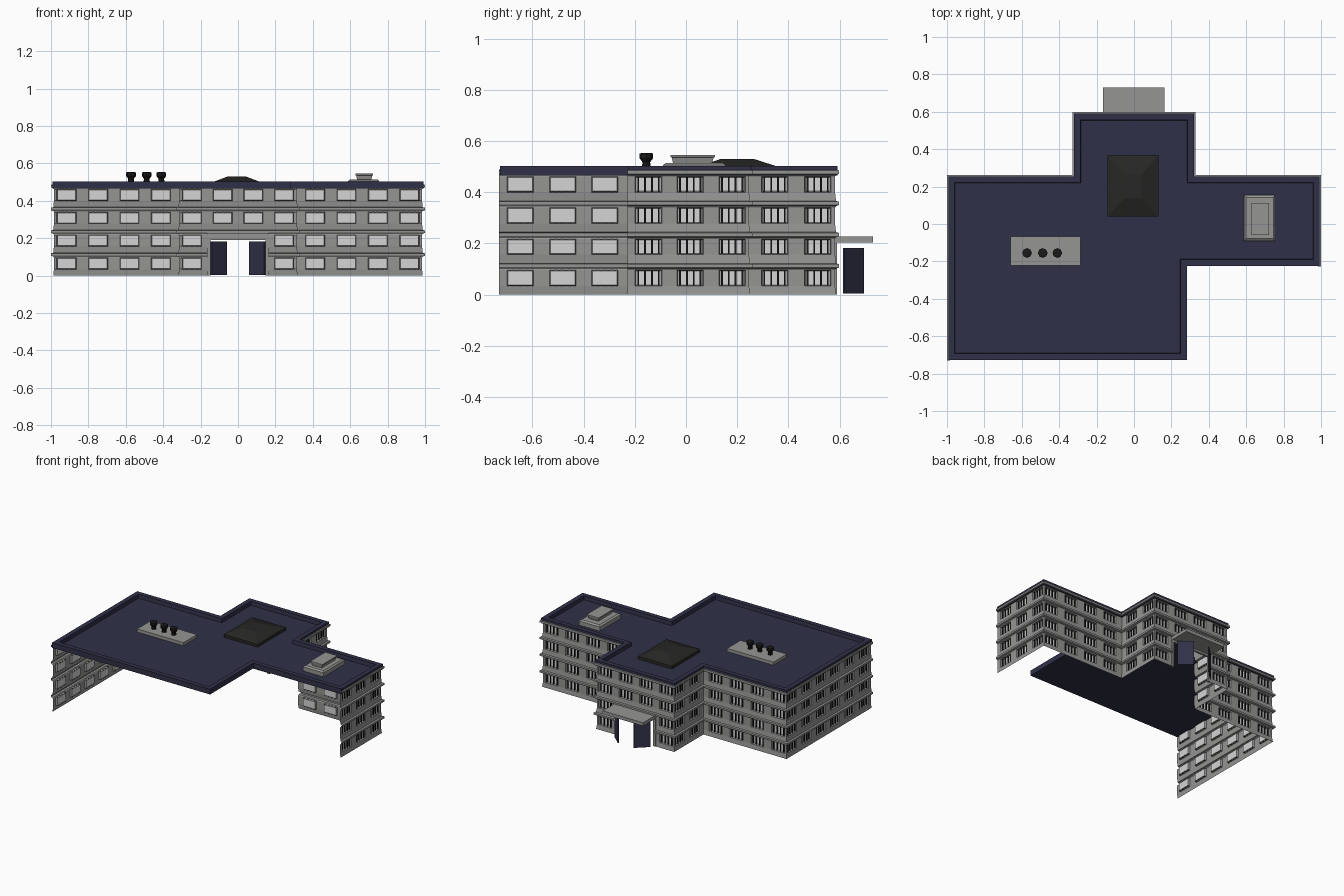
import bpy, bmesh, math
from mathutils import Vector

if "Cube" in bpy.data.objects:
    bpy.data.objects.remove(bpy.data.objects["Cube"])


def material(name, rgb):
    m = bpy.data.materials.new(name)
    m.diffuse_color = (*rgb, 1)
    m.use_nodes = True
    m.node_tree.nodes["Principled BSDF"].inputs["Base Color"].default_value = m.diffuse_color
    return m


WALL = material("wall grey", (0.30, 0.30, 0.295))
GLASS = material("pale window", (0.66, 0.66, 0.66))
BLACK = material("black bars", (0.01, 0.01, 0.01))
NAVY = material("navy roof", (0.03, 0.03, 0.066))
DARK = material("dark skylight", (0.02, 0.02, 0.019))


def finish(name, bm, *mats, normals=True):
    if normals:
        bmesh.ops.recalc_face_normals(bm, faces=bm.faces)
    me = bpy.data.meshes.new(name)
    bm.to_mesh(me)
    bm.free()
    for m in mats:
        me.materials.append(m)
    ob = bpy.data.objects.new(name, me)
    bpy.context.collection.objects.link(ob)
    return ob


def loft(name, rings, mat):
    """Closed solid through rings of points."""
    bm = bmesh.new()
    vs = [[bm.verts.new(p) for p in r] for r in rings]
    n = len(vs[0])
    for a, b in zip(vs, vs[1:]):
        for i in range(n):
            j = (i + 1) % n
            bm.faces.new((a[i], a[j], b[j], b[i]))
    bm.faces.new(vs[0][::-1])
    bm.faces.new(vs[-1])
    return finish(name, bm, mat)


def rect(x0, x1, y0, y1, z):
    return [(x0, y0, z), (x1, y0, z), (x1, y1, z), (x0, y1, z)]


def box(name, x0, x1, y0, y1, z0, z1, mat):
    return loft(name, [rect(x0, x1, y0, y1, z0), rect(x0, x1, y0, y1, z1)], mat)


# Walls: open strip round the sides and back, counterclockwise, with bay counts
PATH = [Vector(p) for p in [(1, -.228), (1, .262), (.328, .262), (.328, .598),
                            (-.328, .598), (-.328, .262), (-1, .262), (-1, -.73)]]
BAYS = [3, 4, 2, 4, 2, 4, 6]
DOOR_SEG, DOOR_TOP = 3, .218
STOREY, WIN_W = .122, .104
# One storey's profile: height and set-back from the outline
PROFILE = [(0, .012), (.034, .016), (.096, .016), (.102, .012),
           (.106, 0), (.119, 0), (.122, .012)]

dirs = [(b - a).normalized() for a, b in zip(PATH, PATH[1:])]
norms = [Vector((-d.y, d.x)) for d in dirs]          # inward


def wall_point(seg, u, z, depth):
    length = (PATH[seg + 1] - PATH[seg]).length
    p = PATH[seg] + dirs[seg] * u + norms[seg] * depth
    if u < 1e-5 and seg > 0:                          # mitred corners
        p += norms[seg - 1] * depth
    if u > length - 1e-5 and seg < len(norms) - 1:
        p += norms[seg + 1] * depth
    return Vector((p.x, p.y, z))


walls, bars = bmesh.new(), bmesh.new()


def quad(bm, pts, mi=0):
    f = bm.faces.new([bm.verts.new(p) for p in pts])
    f.material_index = mi


def window(seg, u0, u1, z0, z1):
    """Sloped reveal, recessed pane and four black bars."""
    def ring(g, d):
        return [wall_point(seg, u0 + g, z0 + g, d), wall_point(seg, u1 - g, z0 + g, d),
                wall_point(seg, u1 - g, z1 - g, d), wall_point(seg, u0 + g, z1 - g, d)]
    outer, inner = ring(0, .016), ring(.004, .030)
    for i in range(4):
        j = (i + 1) % 4
        quad(walls, (outer[i], outer[j], inner[j], inner[i]))
    quad(walls, inner, 1)
    for k in range(4):
        c = u0 + .012 + k * (u1 - u0 - .024) / 3
        a = [wall_point(seg, c + s * .0035, z, .022) for s, z in
             ((-1, z0), (1, z0), (1, z1), (-1, z1))]
        n = norms[seg].to_3d() * .007
        b = [p + n for p in a]
        quad(bars, a)
        for i in range(0, 4):
            j = (i + 1) % 4
            quad(bars, (a[j], a[i], b[i], b[j]))


for seg, bays in enumerate(BAYS):
    w = (PATH[seg + 1] - PATH[seg]).length / bays
    for bay in range(bays):
        a, b = bay * w, (bay + 1) * w
        wa, wb = (a + b - WIN_W) / 2, (a + b + WIN_W) / 2
        for floor in range(4):
            base = floor * STOREY
            for row, ((z0, d0), (z1, d1)) in enumerate(zip(PROFILE, PROFILE[1:])):
                z0, z1 = z0 + base, z1 + base
                if seg == DOOR_SEG and bay in (1, 2) and z1 <= DOOR_TOP + .001:
                    continue                          # entrance opening
                spans = [(a, wa), (wb, b)] if row == 1 else [(a, b)]
                for p, q in spans:
                    quad(walls, (wall_point(seg, p, z0, d0), wall_point(seg, q, z0, d0),
                                 wall_point(seg, q, z1, d1), wall_point(seg, p, z1, d1)))
                if row == 1:
                    window(seg, wa, wb, z0, z1)
bmesh.ops.remove_doubles(walls, verts=walls.verts, dist=1e-5)
finish("outer_walls", walls, WALL, GLASS, normals=False)
finish("window_bars", bars, BLACK, normals=False)

# Roof slab with a raised rim
E = .007
outline = [(1 - E, -.225), (1 - E, .262 - E), (.328 - E, .262 - E), (.328 - E, .598 - E),
           (-.328 + E, .598 - E), (-.328 + E, .262 - E), (-1 + E, .262 - E),
           (-1 + E, -.727), (.283, -.727), (.283, -.225)]
bm = bmesh.new()
low = [bm.verts.new((x, y, .465)) for x, y in outline]
top = [bm.verts.new((x, y, .503)) for x, y in outline]
for i in range(len(low)):
    j = (i + 1) % len(low)
    bm.faces.new((low[i], low[j], top[j], top[i]))
bm.faces.new(low[::-1])
deck = bm.faces.new(top)
bm.normal_update()
bmesh.ops.inset_region(bm, faces=[deck], thickness=.034, use_even_offset=True)
again = bmesh.ops.inset_region(bm, faces=[deck], thickness=.003, use_even_offset=True)
for v in deck.verts:
    v.co.z = .476
finish("roof", bm, NAVY)

# Hipped skylight
loft("skylight", [rect(-.143, .13, .04, .368, .47), rect(-.143, .13, .04, .368, .497),
                  rect(-.055, .042, .135, .265, .53)], DARK)

# Stepped ventilation housing on the right wing
loft("vent_base", [rect(.588, .755, -.09, .155, .47), rect(.588, .755, -.09, .155, .506),
                   rect(.60, .745, -.078, .143, .515)], WALL)
loft("vent_cap", [rect(.638, .712, -.05, .10, .51), rect(.632, .718, -.055, .108, .535),
                  rect(.627, .723, -.06, .113, .537), rect(.627, .723, -.06, .113, .546)], WALL)

# Chimney plinth with three flared pipes
box("pipe_plinth", -.66, -.285, -.222, -.067, .47, .499, WALL)
for i, x in enumerate((-.572, -.488, -.41)):
    rings = [[(x + r * math.cos(math.tau * k / 8), -.155 + r * math.sin(math.tau * k / 8), z)
              for k in range(8)]
             for r, z in ((.017, .495), (.015, .518), (.026, .532), (.026, .551), (.016, .554))]
    loft(f"roof_pipe_{i + 1}", rings, BLACK)

# Entrance: canopy, lintel, jambs and two half-open doors
box("canopy", -.165, .162, .575, .73, .204, .228, WALL)
box("lintel", -.165, .165, .575, .59, .19, .218, WALL)
for s, side in ((-1, "left"), (1, "right")):
    box(f"{side}_jamb", *sorted((s * .148, s * .166)), .575, .59, 0, .2, WALL)
    h, t = Vector((s * .143, .617)), Vector((s * .062, .692))
    n = Vector((-(t - h).y, (t - h).x)).normalized() * .004
    loft(f"{side}_door", [[(p.x, p.y, z) for p in (h - n, t - n, t + n, h + n)]
                          for z in (.004, .183)], NAVY)
